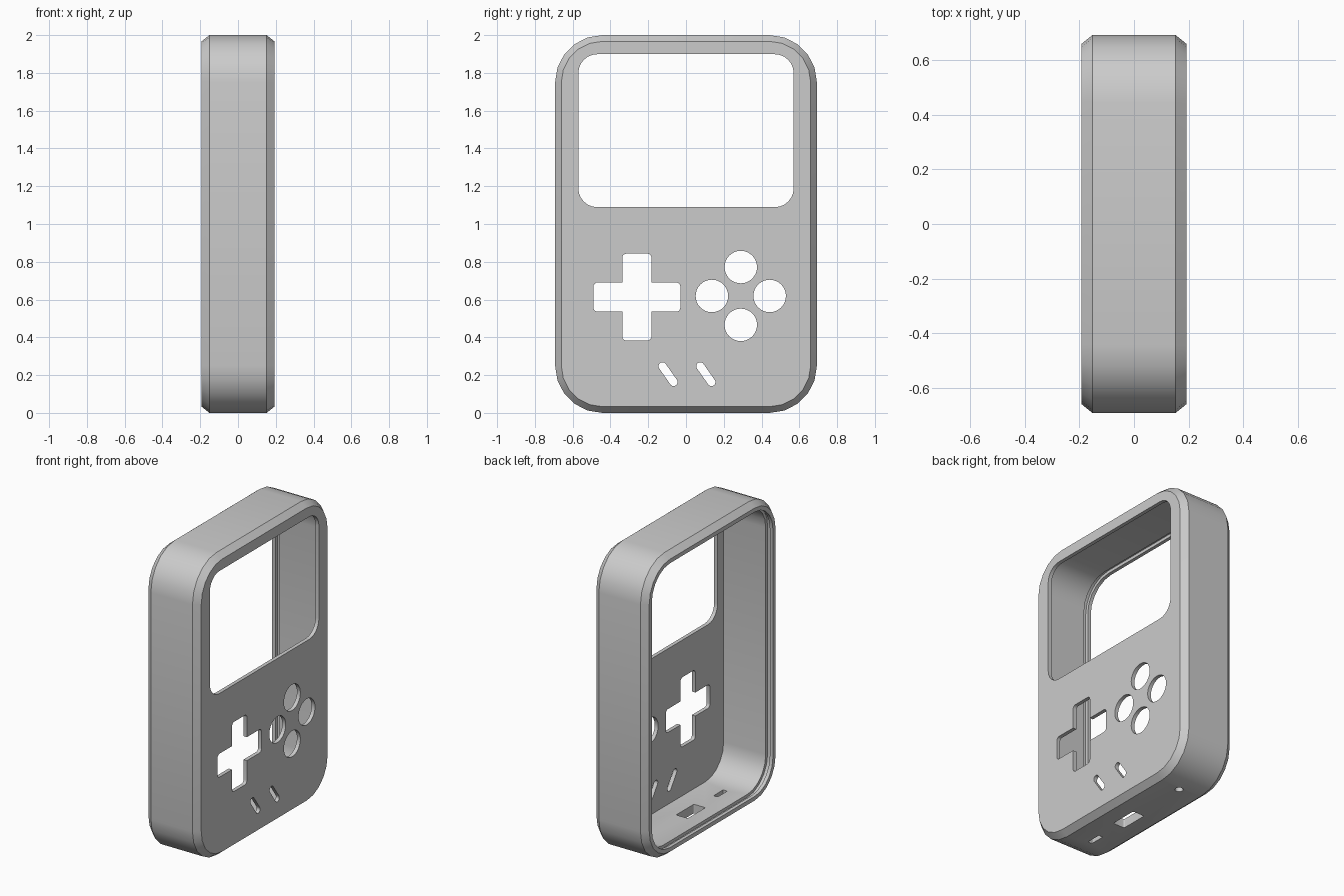
import bpy, bmesh, math
from mathutils import Vector

cube = bpy.data.objects.get("Cube")
if cube:
    bpy.data.objects.remove(cube, do_unlink=True)

grey = bpy.data.materials.new("plain grey")
grey.use_nodes = True
grey.diffuse_color = (0.6, 0.6, 0.6, 1)
grey.node_tree.nodes["Principled BSDF"].inputs["Base Color"].default_value = (0.6, 0.6, 0.6, 1)


def rounded_rect(w, h, r, steps=6, angle=0):
    """Outline of a rounded rectangle, anticlockwise, centred on the origin."""
    pts = []
    for k, (sx, sy) in enumerate([(1, 1), (-1, 1), (-1, -1), (1, -1)]):
        for i in range(steps + 1):
            a = math.pi / 2 * (k + i / steps)
            pts.append((sx * (w / 2 - r) + r * math.cos(a), sy * (h / 2 - r) + r * math.sin(a)))
    c, s = math.cos(angle), math.sin(angle)
    return [(c * u - s * v, s * u + c * v) for u, v in pts]


def loft(name, loops):
    """Join successive outlines with quads and cap both ends."""
    bm = bmesh.new()
    rings = [[bm.verts.new(p) for p in loop] for loop in loops]
    n = len(rings[0])
    for a, b in zip(rings, rings[1:]):
        for i in range(n):
            bm.faces.new((a[i], a[(i + 1) % n], b[(i + 1) % n], b[i]))
    bm.faces.new(rings[0])
    bm.faces.new(rings[-1])
    bmesh.ops.remove_doubles(bm, verts=bm.verts, dist=1e-5)
    bmesh.ops.recalc_face_normals(bm, faces=bm.faces)
    mesh = bpy.data.meshes.new(name)
    bm.to_mesh(mesh)
    bm.free()
    mesh.materials.append(grey)
    ob = bpy.data.objects.new(name, mesh)
    bpy.context.collection.objects.link(ob)
    return ob


# Case: chamfered outside, open back with a snap groove, thin walls and front plate
WIDTH, HEIGHT, RADIUS, WALL = 1.386, 2.0, 0.25, 0.06
profile = [(0.033, 0.193), (0, 0.152), (0, -0.152), (0.033, -0.193), (WALL, -0.193),
           (WALL, -0.17), (0.04, -0.17), (0.04, -0.14), (WALL, -0.14), (WALL, 0.168)]
case = loft("case", [
    [Vector((x, u, v + HEIGHT / 2))
     for u, v in rounded_rect(WIDTH - 2 * d, HEIGHT - 2 * d, RADIUS - d, 5)]
    for d, x in profile])


def cut(ob):
    ob.hide_render = True
    mod = case.modifiers.new(ob.name, "BOOLEAN")
    mod.operation, mod.solver, mod.object = "DIFFERENCE", "EXACT", ob
    bpy.ops.object.modifier_apply(modifier=mod.name)
    bpy.data.objects.remove(ob, do_unlink=True)


def cut_front(name, y, z, w, h, r, steps=6, angle=0):
    outline = rounded_rect(w, h, r, steps, angle)
    cut(loft(name, [[(x, y + u, z + v) for u, v in outline] for x in (0.1, 0.3)]))


def cut_bottom(name, y, w, depth, r):
    outline = rounded_rect(depth, w, r)
    cut(loft(name, [[(u, y + v, z) for u, v in outline] for z in (-0.1, 0.15)]))


bpy.ops.object.select_all(action="DESELECT")
case.select_set(True)
bpy.context.view_layer.objects.active = case

# Screen window and cross-shaped pad opening
cut_front("screen_window", 0, 1.494, 1.14, 0.81, 0.1)
cut_front("pad_upright", -0.26, 0.613, 0.155, 0.46, 0.022, 4)
cut_front("pad_crossbar", -0.26, 0.613, 0.46, 0.155, 0.022, 4)

# Four round button holes in a diamond
for i in range(4):
    a = i * math.pi / 2
    cut_front("button_hole", 0.29 + 0.153 * math.cos(a), 0.619 + 0.153 * math.sin(a),
              0.172, 0.172, 0.086, 8)

# Two slanted slots
for y in (-0.095, 0.105):
    cut_front("slanted_slot", y, 0.205, 0.042, 0.145, 0.0209, 4, math.radians(35))

# Openings in the bottom wall
cut_bottom("port_opening", -0.05, 0.185, 0.085, 0.008)
cut_bottom("switch_slot", -0.36, 0.1, 0.03, 0.005)
cut_bottom("round_hole", 0.42, 0.05, 0.05, 0.0249)

bpy.ops.object.shade_smooth_by_angle(angle=math.radians(28))
